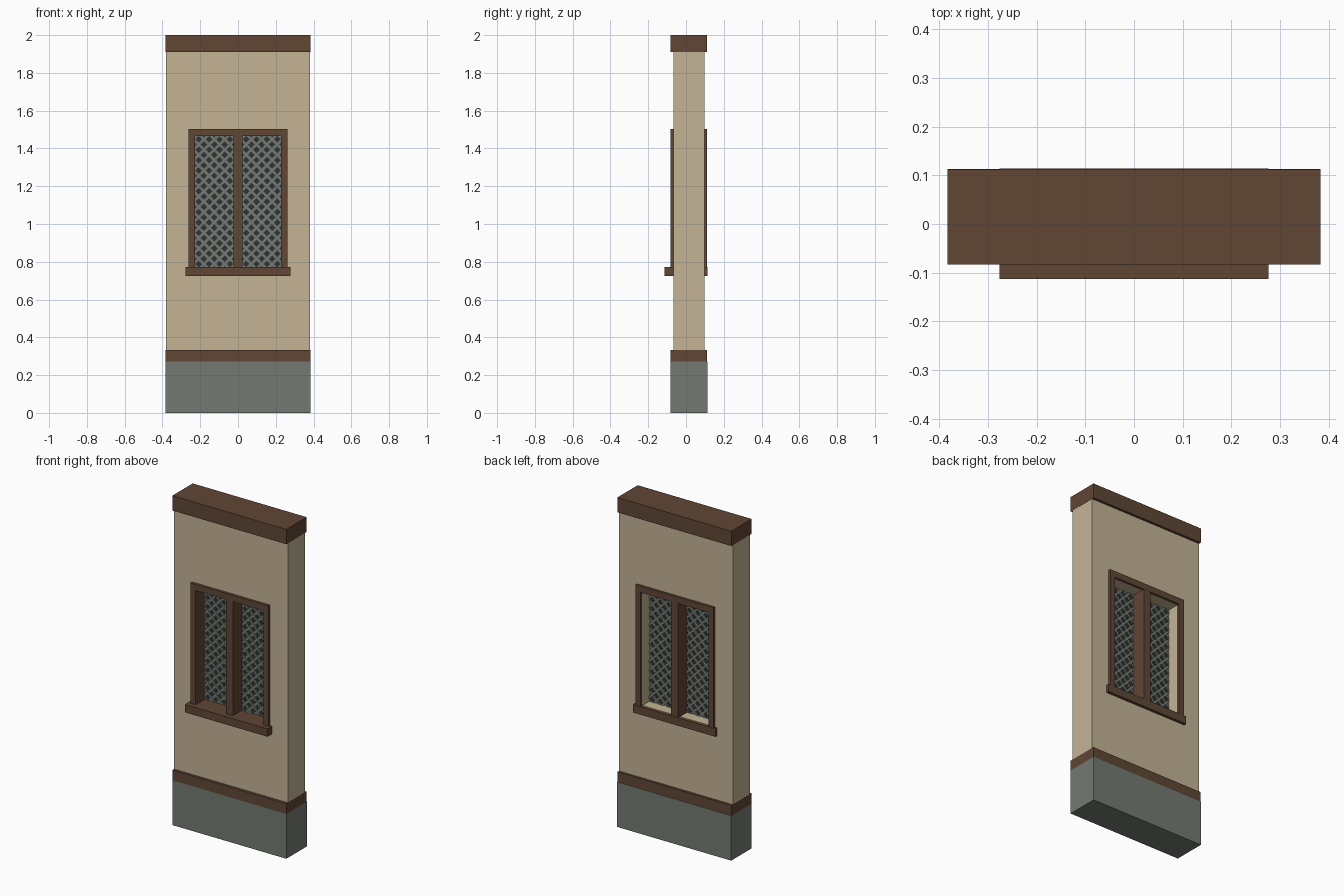
import bpy, bmesh, math
from mathutils import Matrix, Vector

if "Cube" in bpy.data.objects:
    bpy.data.objects.remove(bpy.data.objects["Cube"])


def material(name, rgb):
    m = bpy.data.materials.new(name)
    lin = [((c / 255 + 0.055) / 1.055) ** 2.4 for c in rgb]
    m.diffuse_color = (*lin, 1)
    m.use_nodes = True
    m.node_tree.nodes["Principled BSDF"].inputs["Base Color"].default_value = m.diffuse_color
    return m


PLASTER = material("cream plaster", (195, 180, 149))
WOOD = material("brown wood", (96, 70, 53))
STONE = material("grey stone", (116, 122, 115))
LEAD = material("grey lattice", (116, 122, 116))
GLASS = material("dark glass", (48, 51, 49))


def add_box(bm, x0, x1, y0, y1, z0, z1):
    mat = Matrix.Translation(((x0 + x1) / 2, (y0 + y1) / 2, (z0 + z1) / 2))
    bmesh.ops.create_cube(bm, size=1, matrix=mat @ Matrix.Diagonal((x1 - x0, y1 - y0, z1 - z0, 1)))


def finish(name, bm, mat):
    me = bpy.data.meshes.new(name)
    bm.to_mesh(me)
    bm.free()
    me.materials.append(mat)
    ob = bpy.data.objects.new(name, me)
    bpy.context.collection.objects.link(ob)
    return ob


def box(name, mat, *dims):
    bm = bmesh.new()
    add_box(bm, *dims)
    return finish(name, bm, mat)


def ring(name, mat, y0, y1, outer, inner):
    """Rectangular plate with a hole; outer and inner are (half width, z0, z1)."""
    bm = bmesh.new()
    loops = []
    for y in (y0, y1):
        for w, a, b in (outer, inner):
            loops.append([bm.verts.new((x, y, z)) for x, z in ((-w, a), (w, a), (w, b), (-w, b))])
    fo, fi, bo, bi = loops
    for p, q in ((fo, fi), (fi, bi), (bi, bo), (bo, fo)):
        for i in range(4):
            j = (i + 1) % 4
            bm.faces.new((p[i], p[j], q[j], q[i]))
    bmesh.ops.recalc_face_normals(bm, faces=bm.faces)
    return finish(name, bm, mat)


HW, SILL, HEAD = 0.228, 0.771, 1.465   # window opening
MID = 0.015                            # glass plane

# Wall layers
box("stone_base", STONE, -0.383, 0.383, -0.083, 0.113, 0, 0.272)
box("lower_beam", WOOD, -0.383, 0.383, -0.083, 0.111, 0.272, 0.334)
ring("plaster_wall", PLASTER, -0.067, 0.097,
     (0.382, 0.334, 1.91), (HW + 0.002, SILL - 0.002, HEAD + 0.002))
box("top_beam", WOOD, -0.383, 0.383, -0.083, 0.112, 1.91, 2.0)

# Window frames: deep lining in front, thin trim at the back
ring("front_frame", WOOD, -0.083, 0.004, (0.262, 0.74, 1.503), (HW, SILL, HEAD))
ring("back_frame", WOOD, 0.096, 0.112, (0.262, 0.74, 1.503), (HW, SILL, HEAD))
box("front_sill", WOOD, -0.277, 0.277, -0.113, -0.06, 0.724, SILL + 0.001)
box("back_sill", WOOD, -0.277, 0.277, 0.09, 0.114, 0.724, SILL + 0.001)
box("mullion", WOOD, -0.023, 0.023, -0.081, 0.111, SILL - 0.001, HEAD + 0.001)

# Glass and diagonal lattice for each light
PERIOD, BAR = 0.055, 0.014
for side, s in (("left", -1), ("right", 1)):
    cx, cz = s * (0.023 + HW) / 2, (SILL + HEAD) / 2
    hx, hz = (HW - 0.023) / 2 + 0.001, (HEAD - SILL) / 2 + 0.001
    box(side + "_glass", GLASS, cx - hx, cx + hx, MID - 0.004, MID + 0.004, cz - hz, cz + hz)
    bm = bmesh.new()
    for angle, t in ((45, 0.011), (-45, 0.010)):
        for k in range(-9, 10):
            rot = Matrix.Translation((cx, MID, cz + k * PERIOD)) @ Matrix.Rotation(math.radians(angle), 4, 'Y')
            bmesh.ops.create_cube(bm, size=1, matrix=rot @ Matrix.Diagonal((0.5, 2 * t, BAR, 1)))
    # Trim the bars to the opening
    for n, d in (((1, 0, 0), hx), ((-1, 0, 0), hx), ((0, 0, 1), hz), ((0, 0, -1), hz)):
        n = Vector(n)
        bmesh.ops.bisect_plane(bm, geom=bm.verts[:] + bm.edges[:] + bm.faces[:],
                               plane_co=Vector((cx, MID, cz)) + n * d, plane_no=n, clear_outer=True)
    finish(side + "_lattice", bm, LEAD)
